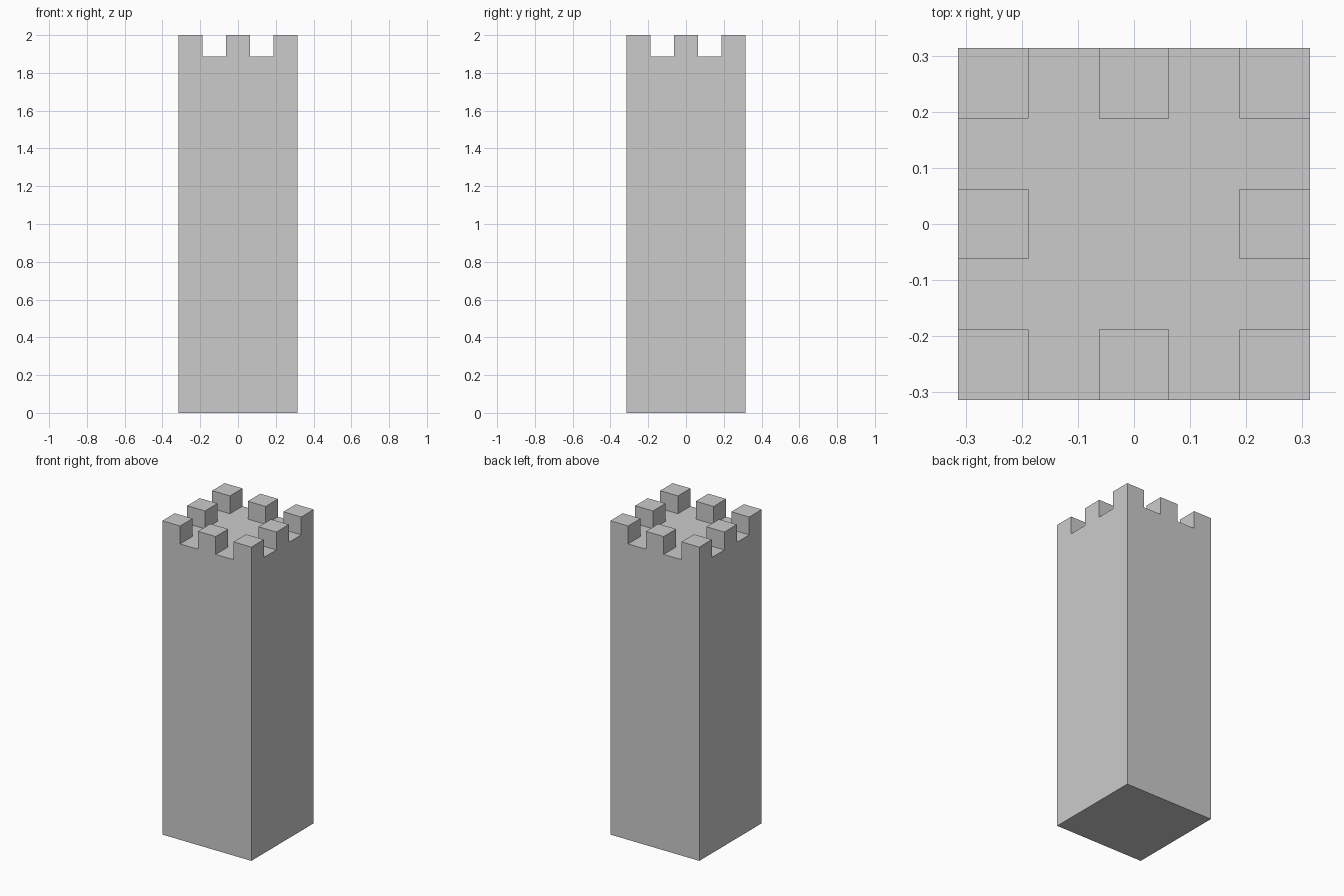
import bpy, bmesh

if "Cube" in bpy.data.objects:
    bpy.data.objects.remove(bpy.data.objects["Cube"])

WIDTH, FLOOR, TOP = 0.628, 1.886, 2.0
CELL = WIDTH / 5

bm = bmesh.new()

# Roof deck: 5 x 5 cells, one cell per merlon or gap
bmesh.ops.create_grid(bm, x_segments=5, y_segments=5, size=WIDTH / 2)
bmesh.ops.translate(bm, verts=bm.verts[:], vec=(0, 0, FLOOR))
deck = bm.faces[:]

# Shaft: pull the deck outline down to the ground and close the base
rim = [e for e in bm.edges if e.is_boundary]
walls = bmesh.ops.extrude_edge_only(bm, edges=rim)["geom"]
for v in walls:
    if isinstance(v, bmesh.types.BMVert):
        v.co.z = 0
base = [e for e in bm.edges if e.is_boundary]
bmesh.ops.contextual_create(bm, geom=base)

# Merlons: raise every other cell around the edge, leaving the centre flat
def is_merlon(face):
    c = face.calc_center_median()
    i, j = round(c.x / CELL), round(c.y / CELL)
    return i % 2 == 0 and j % 2 == 0 and (i, j) != (0, 0)

merlons = [f for f in deck if is_merlon(f)]
for f in bmesh.ops.extrude_discrete_faces(bm, faces=merlons)["faces"]:
    for v in f.verts:
        v.co.z = TOP

# Merge coplanar faces and orient outward
bmesh.ops.dissolve_limit(bm, angle_limit=0.01, verts=bm.verts[:], edges=bm.edges[:])
bmesh.ops.recalc_face_normals(bm, faces=bm.faces[:])

mesh = bpy.data.meshes.new("battlement_tower")
bm.to_mesh(mesh)
bm.free()
bpy.context.collection.objects.link(bpy.data.objects.new("battlement_tower", mesh))
